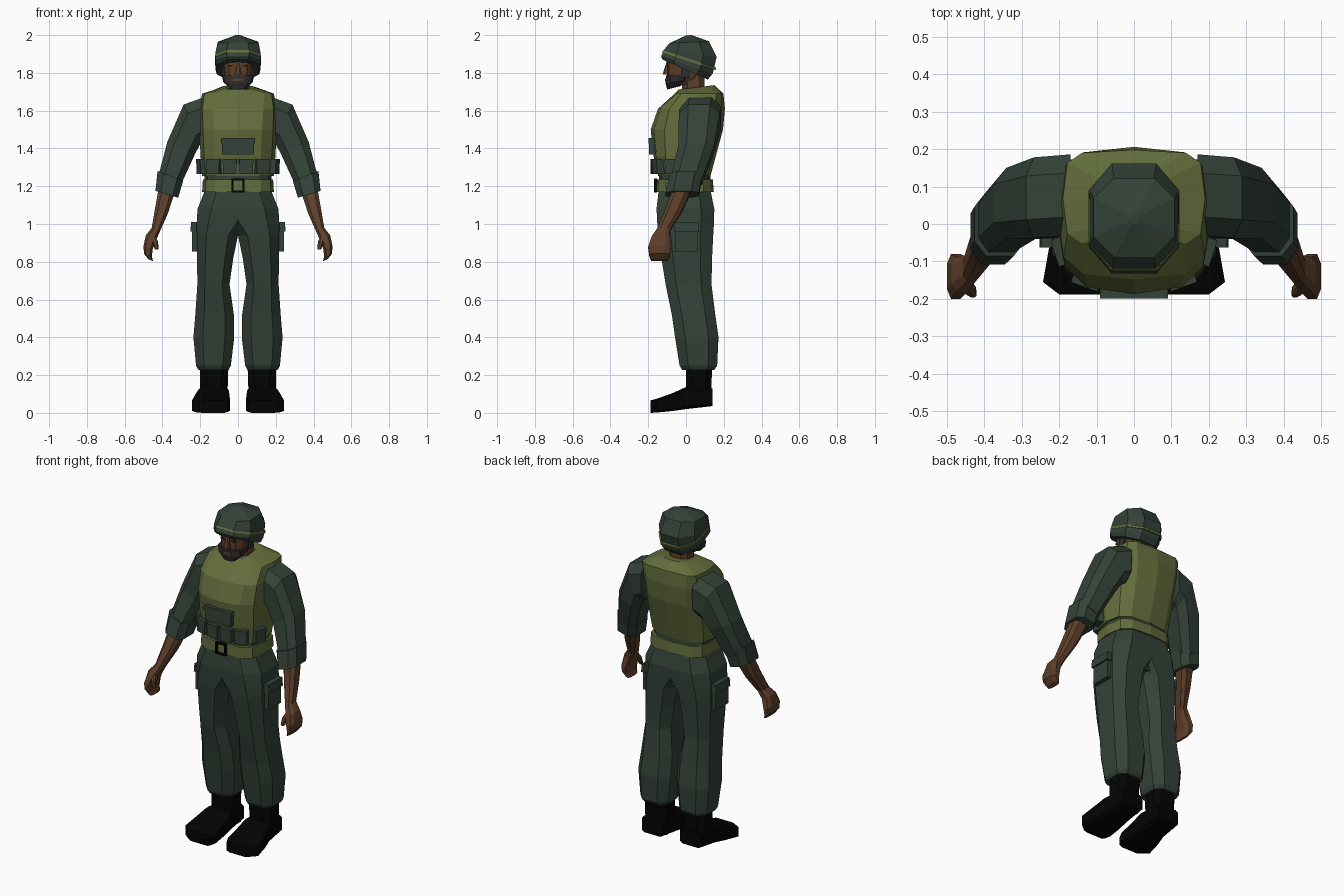
import bpy, bmesh, math
from mathutils import Vector, Matrix


def material(name, rgb):
    m = bpy.data.materials.new(name)
    m.diffuse_color = (*rgb, 1)
    return m


GREEN = material("dark green cloth", (0.034, 0.055, 0.039))
OLIVE = material("olive canvas", (0.125, 0.155, 0.046))
SKIN = material("brown skin", (0.110, 0.049, 0.023))
BLACK = material("black leather", (0.001, 0.001, 0.001))
BEARD = material("charcoal hair", (0.027, 0.027, 0.028))


def finish(name, bm, mat):
    bmesh.ops.recalc_face_normals(bm, faces=bm.faces)
    me = bpy.data.meshes.new(name)
    bm.to_mesh(me)
    bm.free()
    me.materials.append(mat)
    ob = bpy.data.objects.new(name, me)
    bpy.context.collection.objects.link(ob)
    return ob


def ring(c, u, v, n=8, e=0.7):
    """Rounded-box cross-section with half axes u and v."""
    off = math.pi / n if n == 8 else 0
    k = math.cos(off)
    pts = []
    for i in range(n):
        a = 2 * math.pi * i / n + off
        p, q = math.cos(a) / k, math.sin(a) / k
        p, q = (math.copysign(abs(t) ** e if abs(t) > 1e-6 else 0, t) for t in (p, q))
        pts.append(Vector(c) + Vector(u) * p + Vector(v) * q)
    return pts


def loft(name, rings, mat, side=1):
    bm = bmesh.new()
    rows = [[bm.verts.new((p.x * side, p.y, p.z)) for p in r] for r in rings]
    n = len(rows[0])
    for a, b in zip(rows, rows[1:]):
        for i in range(n):
            bm.faces.new((a[i], a[(i + 1) % n], b[(i + 1) % n], b[i]))
    bm.faces.new(rows[0])
    bm.faces.new(rows[-1])
    return finish(name, bm, mat)


def level(z, x0, x1, y0, y1, n=8, zb=None, e=0.7):
    """Ring by its extents; zb tilts it so the back sits at another height."""
    zb = z if zb is None else zb
    return ring(((x0 + x1) / 2, (y0 + y1) / 2, (z + zb) / 2), ((x1 - x0) / 2, 0, 0),
                (0, (y1 - y0) / 2, (zb - z) / 2), n, e)


def body(name, rows, mat, n=12, e=0.7):
    """Loft of centred rings: height, half width, front, back, back height, squareness."""
    return loft(name, [level(r[0], -r[1], r[1], r[2], r[3], n, r[4] if len(r) > 4 else None,
                             r[5] if len(r) > 5 else e) for r in rows], mat)


def box(name, c, size, mat, rot=0, taper=1.0):
    bm = bmesh.new()
    bmesh.ops.create_cube(bm, size=1)
    for v in bm.verts:
        if v.co.z < 0:
            v.co.x *= taper
        v.co = Vector((v.co.x * size[0], v.co.y * size[1], v.co.z * size[2]))
    bm.transform(Matrix.Translation(c) @ Matrix.Rotation(rot, 4, 'Z'))
    return finish(name, bm, mat)


# Torso: shirt, vest, belt
body("shirt_waist", [(0.96, .14, -.12, .12), (1.18, .178, -.146, .134), (1.3, .178, -.14, .125)], GREEN)
body("vest", [(1.255, .19, -.148, .13), (1.36, .198, -.172, .158), (1.5, .205, -.187, .196),
              (1.61, .205, -.148, .206, 1.61, .6), (1.69, .19, -.06, .198, 1.69, .45),
              (1.712, .085, -.04, .15, 1.735)], OLIVE)
body("belt", [(1.17, .19, -.16, .147), (1.235, .186, -.158, .142)], OLIVE, 12, .62)

# Buckle frame
for s in (-1, 1):
    box("buckle_side", (s * .03, -.162, 1.204), (.01, .016, .07), BLACK)
    box("buckle_bar", (0, -.162, 1.204 + s * .031), (.07, .016, .01), BLACK)

# Vest pouches around the front, each with a flap
for s in (-1, 1):
    for x, y, deg in ((.043, -.164, 3), (.126, -.146, 20), (.19, -.072, 72)):
        r = math.radians(s * deg)
        box("pouch", (s * x, y, 1.303), (.07, .042, .076), GREEN, r)
        box("pouch_flap", (s * x, y, 1.332), (.074, .046, .024), GREEN, r)
box("chest_pocket", (0, -.177, 1.41), (.172, .036, .082), GREEN)
box("chest_pocket_flap", (0, -.179, 1.44), (.182, .04, .03), GREEN)

# Head: neck, face, beard, features
body("neck", [(1.68, .062, -.02, .1), (1.82, .055, -.02, .095)], SKIN, 8)
body("head", [(1.735, .05, -.085, .03), (1.775, .072, -.1, .07),
              (1.84, .08, -.1, .1), (1.9, .08, -.09, .11)], SKIN)
body("beard", [(1.712, .045, -.1, -.03, 1.73), (1.745, .078, -.108, .01, 1.76),
               (1.785, .085, -.106, .018)], BEARD)
box("mouth", (0, -.104, 1.764), (.06, .014, .014), SKIN)
nose = [level(1.792, -.02, .02, -.122, -.09), level(1.805, -.017, .017, -.12, -.09),
        level(1.86, -.008, .008, -.102, -.09)]
loft("nose", nose, SKIN)
for s in (-1, 1):
    box("sideburn", (s * .078, -.005, 1.81), (.014, .045, .07), BEARD)
    box("eye", (s * .035, -.096, 1.838), (.026, .01, .01), BEARD)
    box("eyebrow", (s * .036, -.098, 1.857), (.04, .01, .008), BEARD)

# Helmet with a tilted rim and band
body("helmet", [(1.87, .112, -.124, .115, 1.765), (1.885, .12, -.132, .142, 1.797),
                (1.92, .119, -.118, .162, 1.885), (1.957, .108, -.088, .122, 1.967),
                (1.998, .012, .0, .03, 2.0)], GREEN, 8, 0.8)
body("helmet_band", [(1.908, .122, -.127, .157, 1.815), (1.92, .122, -.121, .160, 1.827)], OLIVE, 8, 0.8)

for s in (-1, 1):
    # Trouser leg, overlapping its mirror at the hips
    rows = [(1.175, -.1, .176, -.145, .13), (1.08, -.1, .214, -.156, .15), (1.0, -.05, .219, -.152, .148),
            (.94, .0, .218, -.148, .144), (.82, .025, .217, -.13, .138),
            (.68, .045, .215, -.108, .135), (.52, .022, .226, -.075, .155), (.4, .02, .236, -.058, .172),
            (.25, .038, .222, -.034, .165), (.228, .05, .21, -.02, .15)]
    loft("trouser_leg", [level(*r) for r in rows], GREEN, s)
    # Thigh pocket
    box("thigh_pocket", (s * .218, .003, .92), (.05, .12, .13), GREEN)
    box("thigh_pocket_flap", (s * .218, .003, .985), (.06, .132, .05), GREEN, 0, 1.15)
    # Boot: shaft and foot
    loft("boot_shaft", [level(.27, .05, .2, .0, .138), level(.12, .055, .2, .0, .135),
                        level(.04, .055, .2, .0, .137)], BLACK, s)
    foot = [(.14, .058, .198, .036, .13), (.0, .05, .21, .02, .137), (-.07, .045, .228, .01, .105),
            (-.155, .042, .243, .002, .075), (-.188, .055, .2, .0, .066)]
    loft("boot_foot", [ring(((a + b) / 2, y, (c + d) / 2), ((b - a) / 2, 0, 0), (0, 0, (d - c) / 2), 8, 0.3)
                       for y, a, b, c, d in foot], BLACK, s)
    # Sleeve: centre, outward half axis (x, z), half depth
    sleeve = [((.17, .078, 1.56), (.0, .115), .108), ((.243, .07, 1.53), (.045, .102), .108),
              ((.302, .055, 1.40), (.072, .035), .095), ((.366, .0, 1.22), (.058, .025), .083)]
    cuff = [((.358, .0, 1.255), (.068, .025), .086), ((.377, -.02, 1.157), (.06, .018), .088)]
    for name, rows in (("sleeve", sleeve), ("cuff", cuff)):
        loft(name, [ring(c, (w[0], 0, w[1]), (0, d, 0)) for c, w, d in rows], GREEN, s)
    # Forearm and hand with curled fingers
    arm = [(.375, -.015, 1.19, .042, .05), (.405, -.065, 1.07, .034, .045), (.435, -.118, .97, .022, .036),
           (.46, -.135, .93, .028, .046), (.476, -.14, .875, .024, .06), (.477, -.14, .835, .021, .055),
           (.462, -.14, .808, .012, .045)]
    loft("forearm_and_hand", [ring((x, y, z), (a, 0, a * .4), (0, b, 0)) for x, y, z, a, b in arm], SKIN, s)
    thumb = [(.455, -.155, .94, .016), (.438, -.175, .905, .015), (.43, -.186, .865, .01)]
    loft("thumb", [level(z, x - r, x + r, y - r, y + r) for x, y, z, r in thumb], SKIN, s)
